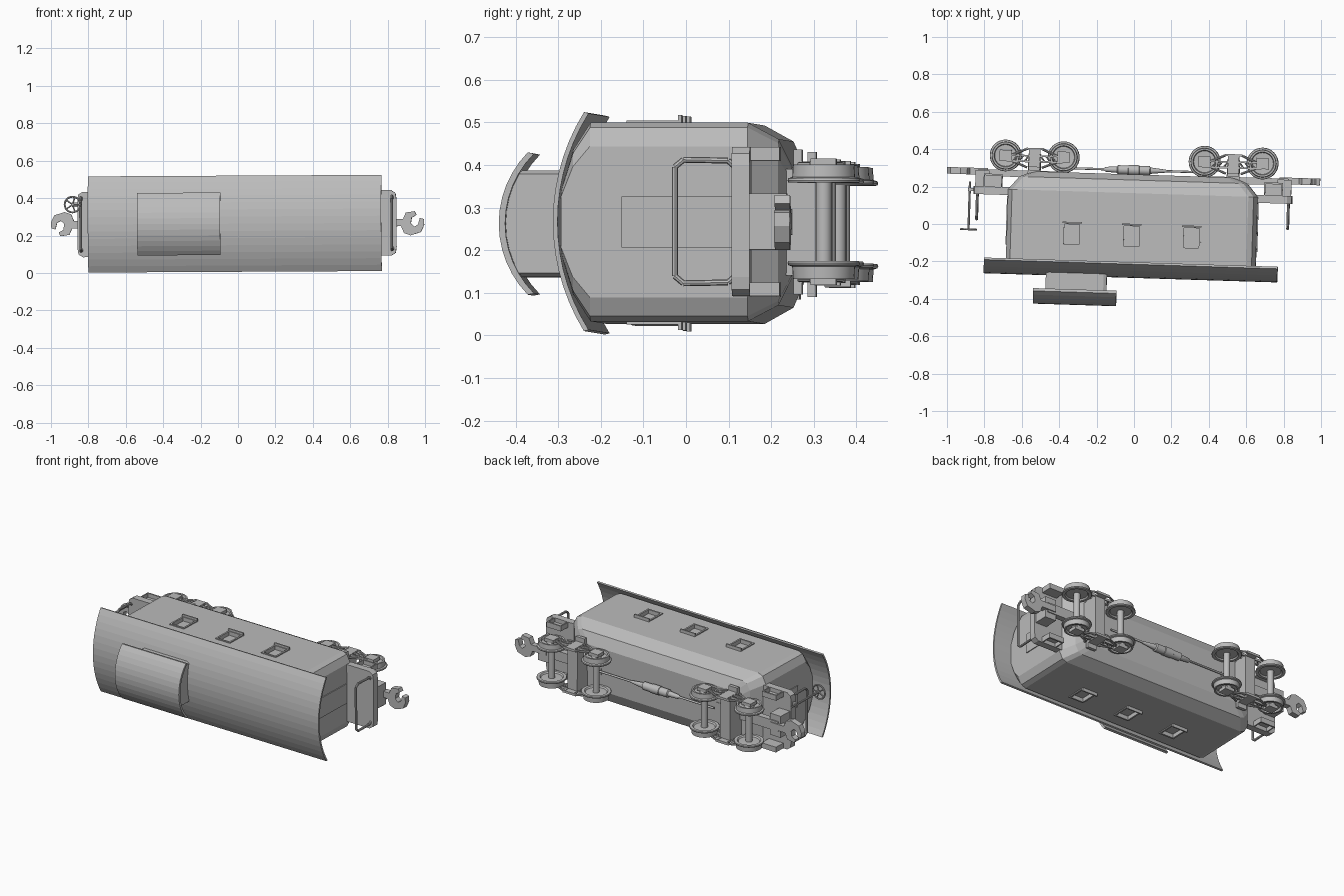
import bpy, bmesh, math
from mathutils import Matrix, Vector

if "Cube" in bpy.data.objects:
    bpy.data.objects.remove(bpy.data.objects["Cube"])

# The car is modelled upright (x length, z up), then laid on its side
LAY = (Matrix.Translation((-0.010, 0, 0.263)) @ Matrix.Rotation(math.radians(-1.8), 4, 'Z')
       @ Matrix.Rotation(math.radians(-0.3), 4, 'Y') @ Matrix.Rotation(math.radians(90), 4, 'X'))

grey = bpy.data.materials.new("plain_grey")
grey.diffuse_color = (0.5, 0.5, 0.5, 1)
grey.use_nodes = True
grey.node_tree.nodes["Principled BSDF"].inputs["Base Color"].default_value = grey.diffuse_color


def finish(name, bm, smooth=False):
    bmesh.ops.recalc_face_normals(bm, faces=bm.faces)
    me = bpy.data.meshes.new(name)
    bm.to_mesh(me)
    bm.free()
    me.materials.append(grey)
    ob = bpy.data.objects.new(name, me)
    bpy.context.collection.objects.link(ob)
    ob.matrix_world = LAY
    if smooth:
        bpy.ops.object.select_all(action='DESELECT')
        ob.select_set(True)
        bpy.context.view_layer.objects.active = ob
        bpy.ops.object.shade_smooth_by_angle(angle=math.radians(35))
    return ob


def loft(bm, rings):
    """Skin a list of equal-length point rings and cap both ends."""
    vs = [[bm.verts.new(p) for p in r] for r in rings]
    n = len(vs[0])
    for a, b in zip(vs, vs[1:]):
        for i in range(n):
            bm.faces.new((a[i], a[(i + 1) % n], b[(i + 1) % n], b[i]))
    bm.faces.new(vs[0])
    bm.faces.new(vs[-1])


def add_box(bm, x0, x1, y0, y1, z0, z1):
    loft(bm, [[(x0, y0, z), (x1, y0, z), (x1, y1, z), (x0, y1, z)] for z in (z0, z1)])


def add_lathe(bm, profile, center, axis, seg=24):
    """Spin (radius, offset) points around the x, y or z axis."""
    rings = []
    for r, o in profile:
        ring = []
        for i in range(seg):
            a = 2 * math.pi * i / seg
            c, s = r * math.cos(a), r * math.sin(a)
            p = {'x': (o, c, s), 'y': (c, o, s), 'z': (c, s, o)}[axis]
            ring.append(Vector(center) + Vector(p))
        rings.append(ring)
    loft(bm, rings)


def add_rod(bm, a, b, r, seg=8):
    a, b = Vector(a), Vector(b)
    q = (b - a).to_track_quat('Z', 'Y')
    ring = [q @ Vector((r * math.cos(2 * math.pi * i / seg), r * math.sin(2 * math.pi * i / seg), 0))
            for i in range(seg)]
    loft(bm, [[p + e for p in ring] for e in (a, b)])


def add_path(bm, pts, r, closed=False):
    for a, b in zip(pts, pts[1:] + (pts[:1] if closed else [])):
        add_rod(bm, a, b, r)


def arc(hw, rise, top, n):
    R = (hw * hw + rise * rise) / (2 * rise)
    half = math.asin(hw / R)
    return [(R * math.sin(t), top - R + R * math.cos(t))
            for t in (half * (2 * i / n - 1) for i in range(n + 1))]


def curved_roof(name, hw, rise, top, thick, x0, x1, n):
    prof = arc(hw, rise, top, n) + arc(hw - .003, rise, top - thick, n)[::-1]
    bm = bmesh.new()
    loft(bm, [[(x, y, z) for y, z in prof] for x in (x0, x1)])
    return finish(name, bm)


# Body shell with chamfered corners and a tapered underside
bm = bmesh.new()
rows = [(-.265, .54, .13), (-.235, .61, .195), (-.165, .668, .233), (.205, .668, .233),
        (.245, .668, .17), (.272, .668, .08)]
rings = []
for z, hx, hy in rows:
    q = [(hx, .76 * hy), (hx - .022, .95 * hy), (hx - .05, hy)]
    out = q + [(-x, y) for x, y in q[::-1]]
    out += [(-x, -y) for x, y in out]
    rings.append([(x, y, z) for x, y in out])
loft(bm, rings)
body = finish("body", bm)

# Window recesses cut into both sides
WX, WZ, WW, WH = (-.32, 0, .32), .065, .046, .058
bm = bmesh.new()
for s in (-1, 1):
    for x in WX:
        ys = sorted((s * .213, s * .26))
        add_box(bm, x - WW, x + WW, ys[0], ys[1], WZ - WH, WZ + WH)
cutter = finish("window_cutter", bm)
cutter.hide_render = True
mod = body.modifiers.new("window_cut", 'BOOLEAN')
mod.operation, mod.object, mod.solver = 'DIFFERENCE', cutter, 'EXACT'
bpy.context.view_layer.update()
cut = bpy.data.meshes.new_from_object(body.evaluated_get(bpy.context.evaluated_depsgraph_get()))
body.modifiers.clear()
body.data = cut
bpy.data.objects.remove(cutter)

# Window frames and sills
bm = bmesh.new()
for s in (-1, 1):
    y0, y1 = sorted((s * .215, s * .239))
    for x in WX:
        for e in (-1, 1):
            add_box(bm, x + e * WW - .005, x + e * WW + .005, y0, y1, WZ - WH, WZ + WH)
            add_box(bm, x - WW - .005, x + WW + .005, y0, y1, WZ + e * WH - .005, WZ + e * WH + .005)
        ya, yb = sorted((s * .225, s * .252))
        add_box(bm, x - WW - .006, x + WW + .006, ya, yb, WZ - WH - .008, WZ - WH)
finish("window_frames", bm)

# Main roof, lookout cabin and its roof
curved_roof("main_roof", .257, .073, .288, .011, -.785, .785, 14)
curved_roof("lookout_roof", .167, .068, .442, .015, -.517, -.072, 12)
bm = bmesh.new()
prof = [(-.125, .24)] + arc(.125, .034, .432, 8) + [(.125, .24)]
loft(bm, [[(x, y * k, z) for y, z in prof]
          for x, k in ((-.452, .93), (-.435, 1), (-.143, 1), (-.126, .93))])
finish("lookout_cabin", bm)

# Both ends: door, platform, steps, railing, buffer beam
for e, side in ((-1, "left"), (1, "right")):
    def end_box(bm, x0, x1, *rest):
        add_box(bm, *sorted((e * x0, e * x1)), *rest)

    bm = bmesh.new()
    end_box(bm, .66, .673, -.06, .06, -.13, .13)
    finish(side + "_end_door", bm)

    bm = bmesh.new()
    out = [(.64, -.175), (.825, -.175), (.848, -.16), (.853, -.13),
           (.853, .13), (.848, .16), (.825, .175), (.64, .175)]
    loft(bm, [[(e * x, y, z) for x, y in out] for z in (-.176, -.134)])
    finish(side + "_platform", bm)

    bm = bmesh.new()
    for s in (-1, 1):
        ya, yb = sorted((s * .143, s * .175))
        end_box(bm, .70, .80, ya, yb, -.245, -.236)
        end_box(bm, .70, .80, *sorted((s * .143, s * .150)), -.236, -.176)
        for x in (.70, .793):
            end_box(bm, x, x + .007, ya, yb, -.236, -.176)
    finish(side + "_steps", bm)

    bm = bmesh.new()
    h = [(.125, -.145), (.143, -.125), (.145, -.02), (.128, 0)]
    loop = [(e * .832, y, z) for y, z in h] + [(e * .832, -y, z) for y, z in h[::-1]]
    add_path(bm, loop, .007, True)
    finish(side + "_railing", bm, True)

    # Coupler with hooked knuckle, its pocket and the draft sill
    bm = bmesh.new()
    hook = [(.78, -.018), (.875, -.018), (.89, -.055), (.925, -.067), (.98, -.05), (.998, -.012),
            (.996, .02), (.975, .026), (.965, -.01), (.945, -.02), (.927, -.003), (.932, .028),
            (.957, .042), (.948, .062), (.90, .055), (.885, .02), (.78, .02)]
    loft(bm, [[(e * x, e * y, z) for x, y in hook] for z in (-.274, -.238)])
    finish(side + "_coupler", bm)
    bm = bmesh.new()
    end_box(bm, .40, .83, -.03, .03, -.268, -.232)
    end_box(bm, .77, .845, -.066, .066, -.262, -.176)
    finish(side + "_draft_sill", bm)

    # Truck: wheels, axles, bolster and truss side frames
    cx, az = e * .532, -.345
    wheels, axles, frame = bmesh.new(), bmesh.new(), bmesh.new()
    for d in (-.155, .155):
        c = (cx + d, 0, az)
        for s in (-1, 1):
            add_lathe(wheels, [(r, s * o) for r, o in (
                (.02, .098), (.06, .100), (.066, .092), (.083, .092), (.085, .097), (.083, .102),
                (.074, .105), (.072, .134), (.062, .134), (.058, .120), (.03, .118), (.022, .136))],
                c, 'y', 32)
        add_rod(axles, (c[0], -.11, az), (c[0], .11, az), .019, 16)
        for s in (-1, 1):
            add_box(frame, c[0] - .032, c[0] + .032, *sorted((s * .128, s * .148)), az - .03, az + .03)
    add_box(frame, cx - .034, cx + .034, -.125, .125, -.36, -.25)
    add_box(frame, cx - .03, cx + .03, -.17, .17, -.29, -.27)
    for s in (-1, 1):
        ya, yb = sorted((s * .128, s * .142))
        add_box(frame, cx - .15, cx + .15, ya, yb, -.322, -.312)
        add_box(frame, cx - .15, cx + .15, ya, yb, -.352, -.344)
        y = s * .135
        for f in (-1, 1):
            add_rod(frame, (cx + f * .13, y, -.345), (cx + f * .04, y, -.385), .006)
            add_rod(frame, (cx + f * .12, y, -.318), (cx + f * .04, y, -.285), .006)
            for k in range(3):
                x = cx + f * (.03 + .03 * k)
                add_rod(frame, (x, y, -.348), (x + f * .025, y, -.316), .004)
        add_box(frame, cx - .045, cx + .045, ya, yb, -.39, -.38)
        add_box(frame, cx - .03, cx + .03, ya, yb, -.385, -.27)
    finish(side + "_wheels", wheels, True)
    finish(side + "_axles", axles, True)
    finish(side + "_truck_frame", frame)

# Brake cylinder with pull rods under the floor
bm = bmesh.new()
add_lathe(bm, [(.006, -.40), (.006, -.16), (.013, -.15), (.017, -.09), (.024, -.085), (.024, -.03),
               (.027, -.028), (.027, .028), (.024, .03), (.024, .085), (.017, .09), (.008, .17),
               (.006, .175), (.006, .40)], (0, 0, -.288), 'x', 16)
finish("brake_cylinder", bm, True)

# Hand brake on the left platform
bm = bmesh.new()
hub = Vector((-.873, .107, .056))
rim = [hub + Vector((.042 * math.cos(a), .042 * math.sin(a), 0))
       for a in (2 * math.pi * i / 20 for i in range(20))]
add_path(bm, rim, .005, True)
for p in rim[::4]:
    add_rod(bm, hub, p, .004)
add_rod(bm, hub + Vector((0, 0, .004)), (hub.x, hub.y, -.2), .006)
add_box(bm, hub.x - .01, -.84, hub.y - .012, hub.y + .012, -.165, -.15)
finish("hand_brake", bm, True)
